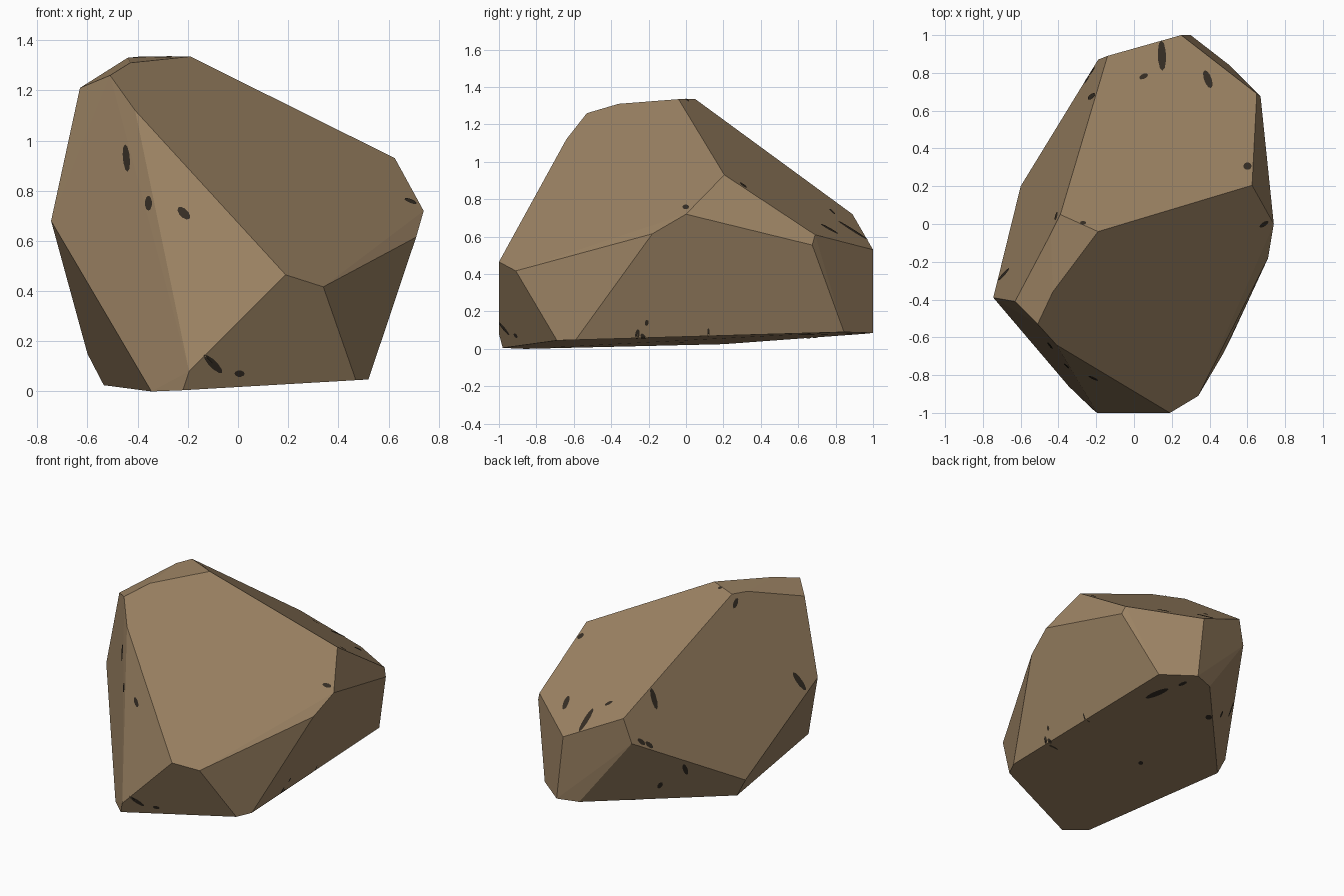
import bpy, bmesh, math
from mathutils import Vector
from mathutils.bvhtree import BVHTree

if "Cube" in bpy.data.objects:
    bpy.data.objects.remove(bpy.data.objects["Cube"])


def material(name, rgb):
    m = bpy.data.materials.new(name)
    m.diffuse_color = (*rgb, 1)
    m.use_nodes = True
    m.node_tree.nodes["Principled BSDF"].inputs["Base Color"].default_value = m.diffuse_color
    return m


def add_object(name, bm, mat):
    me = bpy.data.meshes.new(name)
    bm.to_mesh(me)
    me.materials.append(mat)
    ob = bpy.data.objects.new(name, me)
    bpy.context.collection.objects.link(ob)
    return ob


stone = material("brown stone", (0.33, 0.225, 0.125))
dark = material("dark pit", (0.036, 0.027, 0.018))

# Boulder: convex hull of its chipped corners
corners = [
    (-.745, -.39, .68), (-.63, -.41, 1.21), (-.51, -.53, 1.26), (-.43, -.36, 1.31),
    (-.41, -.64, 1.12), (-.19, -.04, 1.335), (-.39, .05, 1.335), (-.44, -.05, 1.33),
    (.19, -1, .465), (.34, -.91, .417), (.71, -.18, .615), (.74, 0, .72),
    (.625, .205, .93), (.65, .69, .61), (.67, .675, .555), (.25, 1, .53),
    (.30, 1, .085), (.50, .845, .09), (-.14, .89, .72), (-.19, .87, .55),
    (.16, .95, .08), (-.60, .20, .15), (-.535, .2, .025), (-.345, -.86, 0),
    (-.22, -.98, .005), (-.195, -1, .08), (.47, -.69, .045), (.52, -.59, .048)]
bm = bmesh.new()
for c in corners:
    bm.verts.new(c)
bmesh.ops.convex_hull(bm, input=bm.verts)
bmesh.ops.delete(bm, geom=[v for v in bm.verts if not v.link_faces], context='VERTS')
bmesh.ops.dissolve_limit(bm, angle_limit=math.radians(3), verts=bm.verts, edges=bm.edges)
bmesh.ops.recalc_face_normals(bm, faces=bm.faces)
add_object("boulder", bm, stone)
tree = BVHTree.FromBMesh(bm)
bm.free()

# Pits: thin dark patches laid on the stone, placed per side
# each patch: across, up, half length, half width, angle in degrees
X, Y, Z = Vector((1, 0, 0)), Vector((0, 1, 0)), Vector((0, 0, 1))
sides = {
    "front": (X, Z, [(-.443, .93, .055, .014, 95), (-.355, .75, .03, .014, 90),
                     (-.215, .71, .032, .017, -45), (-.10, .11, .05, .015, -45),
                     (.005, .072, .02, .013, 0)]),
    "right": (Y, Z, [(0, .757, .018, .012, 0), (-.26, .08, .026, .012, 80),
                     (-.21, .14, .016, .01, 80), (.12, .09, .022, .006, 90)]),
    "top": (X, Y, [(.147, .89, .08, .022, 92), (.05, .78, .025, .013, 25),
                   (.39, .765, .05, .02, -70), (.60, .305, .022, .02, 0),
                   (-.22, .675, .015, .008, 60), (-.27, .005, .016, .01, 0)]),
    "back left": (Vector((-.814, -.58, 0)), Vector((.245, -.344, .906)),
                  [(-.21, .437, .07, .017, -75), (.715, .544, .07, .018, -55),
                   (.31, 1.04, .035, .014, 70), (-.29, .165, .03, .014, -40),
                   (-.24, .145, .03, .014, -40), (-.01, -.01, .035, .015, -70),
                   (-.17, -.11, .022, .014, 50)]),
    "underside": (Vector((-.77, .64, 0)), Vector((.32, .385, .866)),
                  [(.145, .443, .08, .016, 22), (.31, .506, .03, .01, 22),
                   (.48, .29, .022, .016, 0), (-.544, .133, .018, .01, -60),
                   (.044, -.006, .016, .012, 0)])}


def on_surface(u, v, right, up):
    toward = right.cross(up).normalized()
    hit, normal, _, _ = tree.ray_cast(right * u + up * v + toward * 5, -toward)
    return hit + normal * .003 if hit else None


for side, (right, up, patches) in sides.items():
    bm = bmesh.new()
    right.normalize()
    up.normalize()
    for u, v, length, width, angle in patches:
        ca, sa = math.cos(math.radians(angle)), math.sin(math.radians(angle))
        ring = []
        for i in range(10):
            t = i * math.tau / 10
            p, q = length * math.cos(t), width * math.sin(t)
            ring.append(on_surface(u + p * ca - q * sa, v + p * sa + q * ca, right, up))
        middle = on_surface(u, v, right, up)
        if middle is None or None in ring:
            continue
        m = bm.verts.new(middle)
        vs = [bm.verts.new(p) for p in ring]
        for i in range(10):
            bm.faces.new((m, vs[i], vs[(i + 1) % 10]))
    add_object(side + " pits", bm, dark)
    bm.free()
